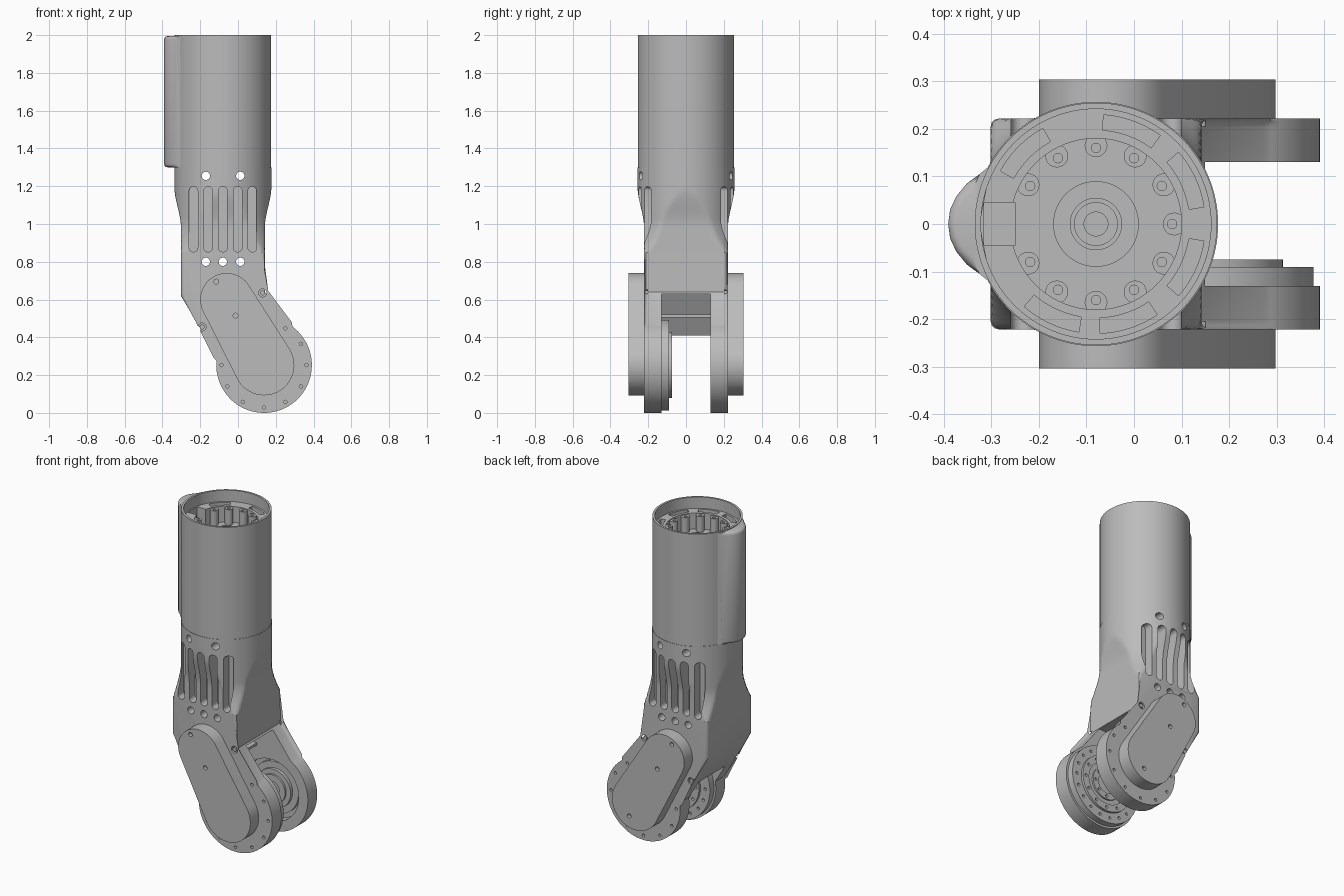
import bpy, bmesh, math
from math import sin, cos, pi
from mathutils import Matrix

cube = bpy.data.objects.get("Cube")
if cube:
    bpy.data.objects.remove(cube, do_unlink=True)

grey = bpy.data.materials.new("satin_grey")
grey.use_nodes = True
GREY = (0.5, 0.5, 0.5, 1)
grey.diffuse_color = GREY
grey.node_tree.nodes["Principled BSDF"].inputs["Base Color"].default_value = GREY

TX = -0.08               # tube axis
JX, JZ, JR = 0.138, 0.253, 0.253   # joint centre and fork radius
HALF = 0.222             # half width of the square housing


def arc(cx, cy, r, a0=0, a1=360, n=48):
    """Points on an arc, angles in degrees; a full circle drops its last point."""
    m = n if abs(a1 - a0) >= 360 else n - 1
    angles = [math.radians(a0 + (a1 - a0) * i / m) for i in range(n)]
    return [(cx + r * cos(a), cy + r * sin(a)) for a in angles]


def prism(bm, pts, h0, h1, axis="y"):
    """Extrude a 2D outline along y (outline in xz) or z (outline in xy)."""
    def place(p, h):
        return (p[0], h, p[1]) if axis == "y" else (p[0], p[1], h)
    rings = [[bm.verts.new(place(p, h)) for p in pts] for h in (h0, h1)]
    skin(bm, rings)
    return bm


def skin(bm, rings):
    """Bridge rings of vertices and cap both ends."""
    n = len(rings[0])
    for a, b in zip(rings, rings[1:]):
        for i in range(n):
            j = (i + 1) % n
            bm.faces.new((a[i], a[j], b[j], b[i]))
    bm.faces.new(rings[0])
    bm.faces.new(rings[-1])


def finish(bm, name):
    bmesh.ops.recalc_face_normals(bm, faces=bm.faces)
    mesh = bpy.data.meshes.new(name)
    bm.to_mesh(mesh)
    bm.free()
    mesh.materials.append(grey)
    obj = bpy.data.objects.new(name, mesh)
    bpy.context.collection.objects.link(obj)
    return obj


def lathe(name, profile, matrix, steps=72):
    """Revolve a closed (radius, height) profile whose ends lie on the axis."""
    bm = bmesh.new()
    verts = [bm.verts.new((r, 0, z)) for r, z in profile]
    edges = [bm.edges.new(e) for e in zip(verts, verts[1:])]
    bmesh.ops.spin(bm, geom=verts + edges, cent=(0, 0, 0), axis=(0, 0, 1),
                   angle=2 * pi, steps=steps, use_merge=True)
    bmesh.ops.remove_doubles(bm, verts=bm.verts, dist=1e-5)
    bmesh.ops.transform(bm, matrix=matrix, verts=bm.verts)
    return finish(bm, name)


def cut(obj, bm):
    """Subtract every solid in bm from obj and bake the result."""
    cutter = finish(bm, "cutter")
    cutter.hide_render = True
    mod = obj.modifiers.new("cut", "BOOLEAN")
    mod.operation, mod.solver, mod.object = "DIFFERENCE", "EXACT", cutter
    graph = bpy.context.evaluated_depsgraph_get()
    baked = bpy.data.meshes.new_from_object(obj.evaluated_get(graph))
    obj.modifiers.clear()
    obj.data = baked
    bpy.data.objects.remove(cutter, do_unlink=True)


def bevel(bm, test, width):
    edges = [e for e in bm.edges if test(*[v.co for v in e.verts])]
    bmesh.ops.bevel(bm, geom=edges, offset=width, segments=3, profile=0.5, affect="EDGES")


# Upper tube with its recessed flange and central hub
tube = lathe("upper_tube", [
    (0, 1.3), (0.255, 1.3), (0.255, 2), (0.242, 2), (0.242, 1.93), (0.18, 1.93),
    (0.18, 1.83), (0.09, 1.83), (0.09, 1.85), (0.055, 1.85), (0.055, 1.87),
    (0.045, 1.87), (0.045, 1.83), (0.025, 1.83), (0.025, 1.8), (0, 1.8)],
    Matrix.Translation((TX, 0, 0)), 96)
pockets = bmesh.new()
for mid in (-115, -72, -25, 25, 70, 135):
    outline = arc(TX, 0, 0.23, mid - 16, mid + 16, 12) + arc(TX, 0, 0.198, mid + 16, mid - 16, 12)
    prism(pockets, outline, 1.88, 1.97, "z")
prism(pockets, [(-0.316, -0.045), (-0.25, -0.045), (-0.25, 0.045), (-0.316, 0.045)], 1.75, 2.1, "z")
cut(tube, pockets)

# Scalloped screw bosses inside the flange
bm = bmesh.new()
for i in range(12):
    x, y = arc(TX, 0, 0.165, n=12)[i]
    if i != 6:
        prism(bm, arc(x, y, 0.024, n=20), 1.82, 1.925, "z")
bosses = finish(bm, "flange_bosses")
holes = bmesh.new()
for x, y in arc(TX, 0, 0.16, n=12):
    prism(holes, arc(x, y, 0.01, n=12), 1.9, 1.95, "z")
cut(bosses, holes)

# Rounded cable cover on the tube's right side
side = [(-0.30, 0.125), (-0.325, 0.105), (-0.352, 0.085), (-0.374, 0.058), (-0.387, 0.03)]
outline = side + [(-0.391, 0)] + [(x, -y) for x, y in reversed(side)] + [(-0.325, 0)]
bm = prism(bmesh.new(), outline, 1.3, 1.995, "z")
bevel(bm, lambda a, b: abs(a.z - b.z) < 1e-4 and max(a.x, b.x) < -0.32 and abs(a.y) + abs(b.y) > 0.01
      or abs(a.z - b.z) < 1e-4 and min(a.x, b.x) < -0.38, 0.018)
finish(bm, "cable_cover")


# Housing that blends the round tube into the square body
def section(z):
    t = min(1, max(0, (z - 0.98) / 0.22))
    half = HALF + (0.257 - HALF) * t * t * (3 - 2 * t)
    flare = min(1, max(0, (1.02 - z) / 0.17))
    radius = 0.257 + 0.048 * flare ** 1.6
    for i in range(128):
        a = 2 * pi * i / 128
        r = min(radius, half / max(abs(cos(a)), abs(sin(a))))
        yield TX + r * cos(a), r * sin(a), z


bm = bmesh.new()
heights = [0.85 + 0.35 * i / 20 for i in range(21)] + [1.3]
skin(bm, [[bm.verts.new(p) for p in section(z)] for z in heights])
housing = finish(bm, "vent_housing")
vents = bmesh.new()
for sign in (1, -1):
    for i in range(5):
        x = TX + (i - 2) * 0.078
        slot = arc(x, 1.175, 0.023, 0, 180, 10) + arc(x, 0.875, 0.023, 180, 360, 10)
        prism(vents, slot, sign * 0.165, sign * 0.4)
for x in (-0.17, 0.012):
    prism(vents, arc(x, 1.255, 0.022, n=24), -0.4, 0.4)
cut(housing, vents)

# Angled lower body with rounded fork ends
profile = [(TX - HALF, 0.85), (TX - HALF, 0.62)] + arc(JX, JZ, JR, 170, 418, 56) + \
          [(TX + HALF, 0.64), (TX + HALF, 0.85)]
bm = prism(bmesh.new(), profile, -HALF, HALF)
bevel(bm, lambda a, b: abs(a.y - b.y) < 1e-4 and min(a.z, b.z) < 0.84, 0.018)
for v in bm.verts:                      # keep the top flush with the housing
    if v.co.z > 0.8:
        v.co.z = 0.85
body = finish(bm, "fork_body")
gap = prism(bmesh.new(), [(0.6, 0.63), (0.0, 0.63), (-0.13, 0.41), (-0.4, 0.41),
                          (-0.4, -0.1), (0.6, -0.1)], -0.13, 0.13)
cut(body, gap)

# Bores and screw holes in the fork
fork_screws = arc(JX, JZ, 0.225, 180, 420, 9)
clamp_screws = [(-0.19, 0.455), (0.13, 0.635)]
holes = prism(bmesh.new(), arc(JX, JZ, 0.19, n=64), 0.1, 0.19)
for x in (-0.17, TX, 0.012):
    prism(holes, arc(x, 0.8, 0.022, n=24), -0.4, 0.4)
for sign in (1, -1):
    for x, z in fork_screws:
        prism(holes, arc(x, z, 0.009, n=12), sign * 0.205, sign * 0.3)
    for x, z in clamp_screws:
        prism(holes, arc(x, z, 0.021, n=20), sign * 0.205, sign * 0.3)
cut(body, holes)
bm = bmesh.new()
for sign in (1, -1):
    for x, z in clamp_screws:
        prism(bm, arc(x, z, 0.013, n=16), sign * 0.2, sign * 0.22)
finish(bm, "clamp_screws")

# Cross shelf between the fork arms
bm = prism(bmesh.new(), [(-0.09, 0.505), (0.04, 0.505), (0.04, 0.52), (-0.09, 0.52)], -0.131, 0.131)
finish(bm, "cross_shelf")

# Capsule side covers
low, high, r_low, r_high = (JX, JZ), (-0.06, 0.6), 0.16, 0.14
dx, dz = high[0] - low[0], high[1] - low[1]
tilt = math.degrees(math.atan2(dz, dx))
spread = math.degrees(math.acos((r_low - r_high) / math.hypot(dx, dz)))
capsule = arc(*high, r_high, tilt - spread, tilt + spread, 28) + \
          arc(*low, r_low, tilt + spread, tilt + 360 - spread, 28)
for label, sign in (("front", -1), ("back", 1)):
    bm = prism(bmesh.new(), capsule, sign * 0.21, sign * 0.304)
    bevel(bm, lambda a, b: abs(a.y) > 0.3 and abs(b.y) > 0.3, 0.022)
    cover = finish(bm, label + "_side_cover")
    holes = bmesh.new()
    for x, z in ((-0.115, 0.695), (-0.013, 0.515), (0.18, 0.17))[:2 if sign < 0 else 3]:
        prism(holes, arc(x, z, 0.013, n=16), sign * 0.28, sign * 0.4)
    cut(cover, holes)

# Joint hubs facing each other inside the fork
along_y = Matrix.Translation((JX, 0, JZ)) @ Matrix.Rotation(-pi / 2, 4, "X")
hub = lathe("front_joint_hub", [
    (0, -0.14), (0.24, -0.14), (0.24, -0.09), (0.175, -0.09), (0.175, -0.075),
    (0.13, -0.075), (0.13, -0.085), (0.1, -0.085), (0.1, -0.075), (0.06, -0.075),
    (0.06, -0.11), (0, -0.11)], along_y)
holes = bmesh.new()
for radius, count in ((0.207, 18), (0.152, 12), (0.08, 8)):
    for x, z in arc(JX, JZ, radius, n=count):
        prism(holes, arc(x, z, 0.009, n=12), -0.105, -0.05)
cut(hub, holes)
lathe("back_joint_hub", [
    (0, 0.2), (0.16, 0.2), (0.16, 0.17), (0.12, 0.17), (0.12, 0.15), (0.09, 0.15),
    (0.09, 0.138), (0.05, 0.138), (0.05, 0.165), (0, 0.165)], along_y)

# Smooth curved surfaces while keeping edges crisp
for obj in bpy.context.collection.objects:
    if obj.type == "MESH" and grey.name in obj.data.materials:
        bpy.ops.object.select_all(action="DESELECT")
        obj.select_set(True)
        bpy.context.view_layer.objects.active = obj
        bpy.ops.object.shade_smooth_by_angle(angle=math.radians(32))
